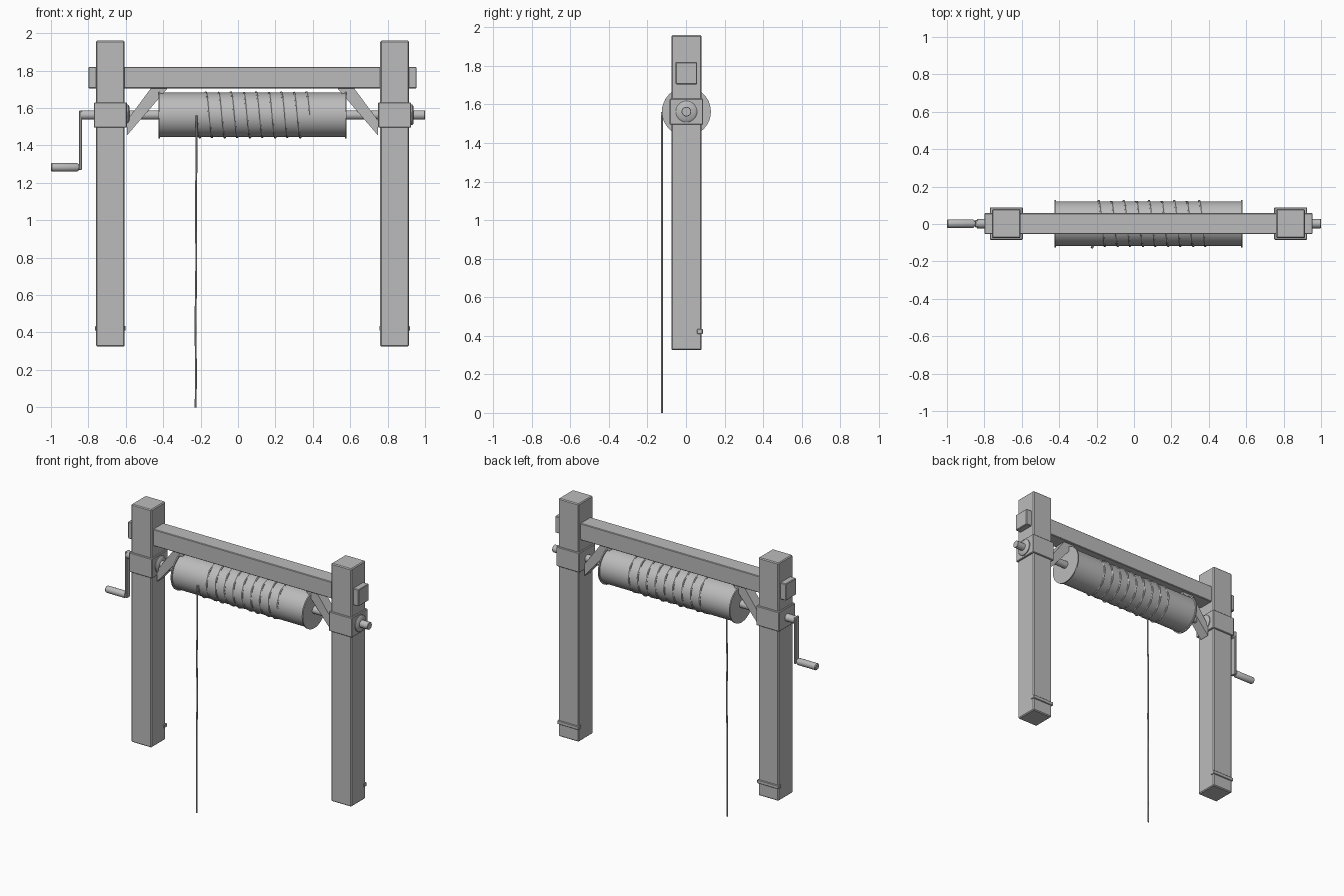
import bpy, bmesh, math
from mathutils import Matrix, Vector

if "Cube" in bpy.data.objects:
    bpy.data.objects.remove(bpy.data.objects["Cube"])

MID = 0.0775          # centre plane between the posts
CY = 0.002            # depth centre
AXIS_Z = 1.563        # axle height

gray = bpy.data.materials.new("plain gray")
gray.diffuse_color = (0.5, 0.5, 0.5, 1)
gray.use_nodes = True
gray.node_tree.nodes["Principled BSDF"].inputs["Base Color"].default_value = gray.diffuse_color


def finish(name, bm, smooth=False, bevel=0.0):
    bmesh.ops.recalc_face_normals(bm, faces=bm.faces)
    me = bpy.data.meshes.new(name)
    bm.to_mesh(me)
    bm.free()
    ob = bpy.data.objects.new(name, me)
    bpy.context.collection.objects.link(ob)
    me.materials.append(gray)
    if bevel:
        mod = ob.modifiers.new("soft edges", 'BEVEL')
        mod.width = bevel
        mod.segments = 1
    if smooth:
        bpy.ops.object.select_all(action='DESELECT')
        ob.select_set(True)
        bpy.context.view_layer.objects.active = ob
        bpy.ops.object.shade_smooth_by_angle(angle=math.radians(40))
    return ob


def box(name, x, y, z, bevel=0.004):
    bm = bmesh.new()
    bmesh.ops.create_cube(bm, size=1)
    for v in bm.verts:
        v.co = [(a + b) / 2 + c * (b - a) for (a, b), c in zip((x, y, z), v.co)]
    return finish(name, bm, bevel=bevel)


def lathe_x(name, profile, z=AXIS_Z, sides=32):
    """Closed solid turned about the x direction from (x, radius) points."""
    bm = bmesh.new()
    rings = []
    for x, r in profile:
        rings.append([bm.verts.new((x, CY + r * math.cos(2 * math.pi * i / sides),
                                    z + r * math.sin(2 * math.pi * i / sides)))
                      for i in range(sides)])
    for a, b in zip(rings, rings[1:]):
        for i in range(sides):
            j = (i + 1) % sides
            bm.faces.new((a[i], a[j], b[j], b[i]))
    bm.faces.new(rings[0])
    bm.faces.new(rings[-1])
    return finish(name, bm, smooth=True)


def prism(name, outline, y0, y1):
    bm = bmesh.new()
    f = bm.faces.new([bm.verts.new((x, y0, z)) for x, z in outline])
    ext = bmesh.ops.extrude_face_region(bm, geom=[f])
    for v in ext["geom"]:
        if isinstance(v, bmesh.types.BMVert):
            v.co.y = y1
    return finish(name, bm)


def tube(name, points, radius, sides=8):
    """Round tube swept along a list of points."""
    bm = bmesh.new()
    rings = []
    for i, p in enumerate(points):
        d = (points[min(i + 1, len(points) - 1)] - points[max(i - 1, 0)]).normalized()
        ref = Vector((1, 0, 0)) if abs(d.x) < 0.8 else Vector((0, 1, 0))
        u = d.cross(ref).normalized()
        w = d.cross(u)
        rings.append([bm.verts.new(p + radius * (u * math.cos(2 * math.pi * k / sides)
                                                 + w * math.sin(2 * math.pi * k / sides)))
                      for k in range(sides)])
    for a, b in zip(rings, rings[1:]):
        for k in range(sides):
            m = (k + 1) % sides
            bm.faces.new((a[k], a[m], b[m], b[k]))
    bm.faces.new(rings[0])
    bm.faces.new(rings[-1])
    return finish(name, bm, smooth=True)


# Posts, bearing sleeves, braces and foot straps
for side, s in (("left", -1), ("right", 1)):
    c = MID + s * 0.76
    box(side + "_post", (c - 0.077, c + 0.077), (CY - 0.078, CY + 0.078), (0.325, 1.96), 0.006)
    box(side + "_bearing_sleeve", (c - 0.088, c + 0.088), (CY - 0.087, CY + 0.087), (1.495, 1.63))
    # bearing boss sits on the +x face of both sleeves
    lathe_x(side + "_bearing_boss", [(c + 0.07, 0.055), (c + 0.094, 0.055), (c + 0.102, 0.045)])
    box(side + "_foot_strap", (c - 0.082, c + 0.082), (CY + 0.055, CY + 0.085), (0.41, 0.435), 0.003)
    brace = [(0.67, 1.455), (0.67, 1.535), (0.54, 1.71), (0.45, 1.71)]
    prism(side + "_brace", [(MID + s * x, z) for x, z in brace], CY - 0.035, CY + 0.035)

# Cross beam passing through both posts
box("cross_beam", (-0.80, 0.955), (CY - 0.056, CY + 0.056), (1.705, 1.82))

# Winding drum with thin end lips, and its axle
lathe_x("drum", [(-0.425, 0.127), (-0.417, 0.127), (-0.416, 0.119),
                 (0.571, 0.119), (0.572, 0.127), (0.58, 0.127)], sides=48)
lathe_x("axle", [(-0.84, 0.025), (0.998, 0.025), (1.0, 0.023)], sides=24)

# Crank arm and handle
HANDLE_Z = 1.283
box("crank_arm", (-0.85, -0.834), (CY - 0.02, CY + 0.02), (HANDLE_Z - 0.015, 1.587), 0.004)
lathe_x("crank_pin", [(-0.87, 0.014), (-0.836, 0.014)], HANDLE_Z, 16)
lathe_x("crank_handle", [(-1.0, 0.018), (-0.995, 0.023), (-0.86, 0.023), (-0.853, 0.018)], HANDLE_Z, 20)

# Rope: partly sunken wraps around the drum, then the hanging length
TURNS, STEPS = 9, 48
wrap = []
for i in range(TURNS * STEPS + 1):
    a = 2 * math.pi * i / STEPS
    r = 0.1185 + 0.003 * math.sin(a * 8.5)
    wrap.append(Vector((-0.222 + 0.605 * i / (TURNS * STEPS),
                        CY - r * math.cos(a), AXIS_Z - r * math.sin(a))))
tube("rope_wraps", wrap, 0.006, 6)
hang = [Vector((-0.222 - 0.005 * t / 12 + 0.0015 * math.sin(t * 1.3), -0.125, 1.56 * (1 - t / 12)))
        for t in range(13)]
tube("hanging_rope", hang, 0.005, 8)
